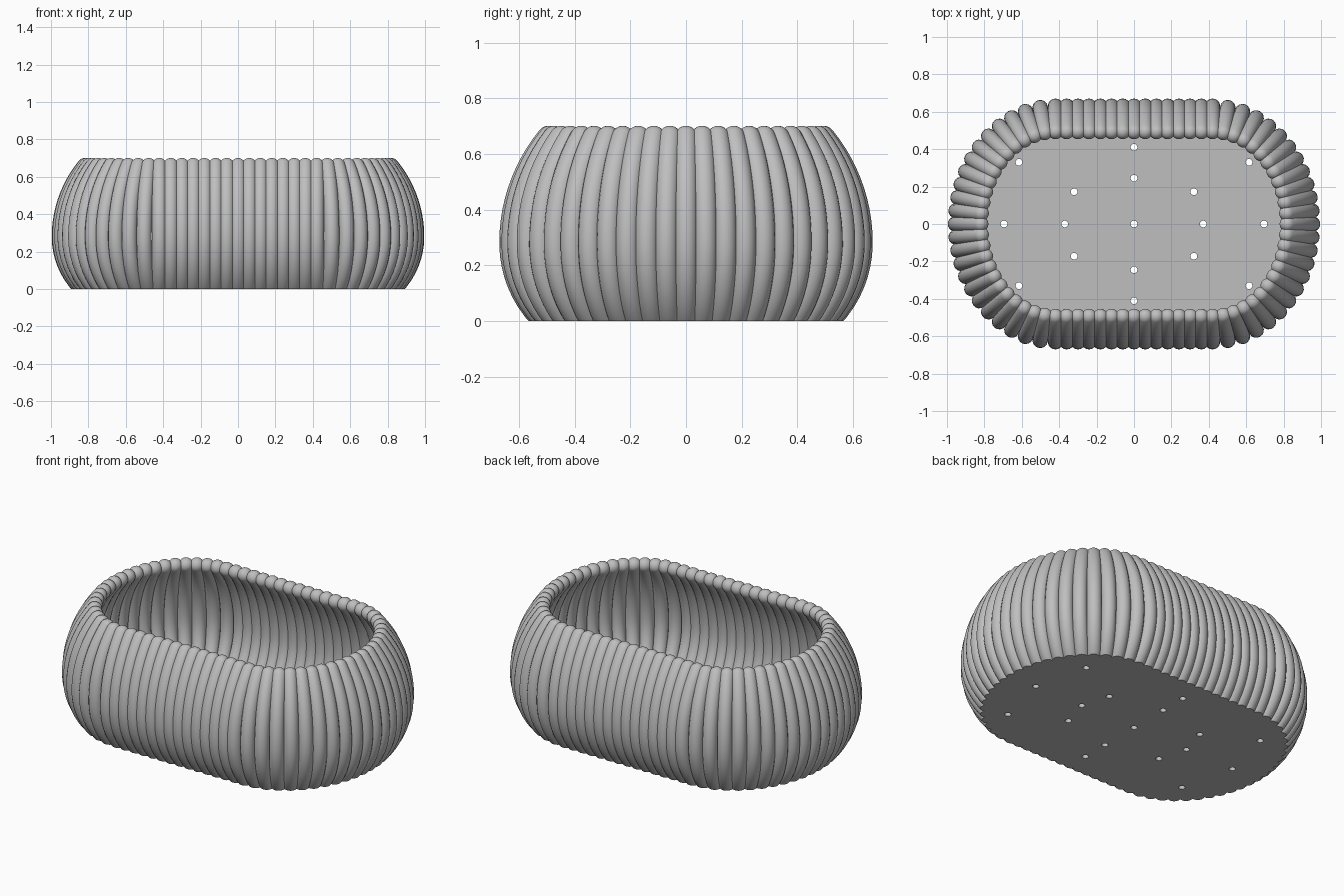
import bpy, bmesh
from math import pi, sin, cos, sqrt
from mathutils import Vector

cube = bpy.data.objects.get("Cube")
if cube:
    bpy.data.objects.remove(cube, do_unlink=True)

grey = bpy.data.materials.new("plain_grey")
grey.use_nodes = True
grey.diffuse_color = (0.52, 0.52, 0.52, 1)
grey.node_tree.nodes["Principled BSDF"].inputs["Base Color"].default_value = (0.52, 0.52, 0.52, 1)

HALF = 0.42                    # half length of the straight sides
RIM_A, RIM_B = 0.40, 0.495     # elliptical ends of the rim
RIB_R = 0.041
SIDES = 16
STRAIGHT, END = 14, 24         # rib spacings per straight side and per end
BELLY_Z, BELLY = 0.28, 0.135   # height and overhang of the widest point
TOP_Z, R_LOW, R_HIGH = 0.66, 0.387, 0.60


def rim_stations():
    """Rib positions and outward directions, counter-clockwise."""
    out = []
    for side in (1, -1):
        for i in range(END):
            u = -pi / 2 + pi * i / END
            t = u - 0.053 * sin(2 * u)
            p = Vector((HALF + RIM_A * cos(t), RIM_B * sin(t), 0))
            n = Vector((cos(t) / RIM_A, sin(t) / RIM_B, 0)).normalized()
            out.append((p * side, n * side))
        for i in range(STRAIGHT):
            x = HALF - 2 * HALF * i / STRAIGHT
            out.append((Vector((x, RIM_B, 0)) * side, Vector((0, side, 0))))
    return out


def overhang(z):
    """Outward offset of the bulging wall from the rim."""
    r = R_LOW if z < BELLY_Z else R_HIGH
    return BELLY - r + sqrt(r * r - (z - BELLY_Z) ** 2)


def rib_sections():
    """Centre, tangent and radius of each ring, as offset and height."""
    steps, low = 22, -0.06
    rings = []
    for i in range(steps + 1):
        z = low + (TOP_Z - low) * i / steps
        tan = Vector((overhang(z + 0.001) - overhang(z - 0.001), 0.002)).normalized()
        rings.append((Vector((overhang(z), z)), tan, RIB_R))
    centre, tan, _ = rings[-1]
    for i in range(1, 6):      # domed tip
        a = pi / 2 * i / 6
        rings.append((centre + tan * RIB_R * sin(a), tan, RIB_R * cos(a)))
    return rings, centre + tan * RIB_R


stations = rim_stations()
up = Vector((0, 0, 1))

# Wall of upright ribs
bm = bmesh.new()
sections, tip = rib_sections()
for base, out in stations:
    side = up.cross(out)
    previous = None
    for c, tan, r in sections:
        normal = out * tan.y - up * tan.x
        centre = base + out * c.x + up * c.y
        ring = [bm.verts.new(centre + normal * r * cos(2 * pi * k / SIDES)
                             + side * r * sin(2 * pi * k / SIDES)) for k in range(SIDES)]
        if previous:
            for k in range(SIDES):
                j = (k + 1) % SIDES
                bm.faces.new((previous[k], previous[j], ring[j], ring[k]))
        previous = ring
    top = bm.verts.new(base + out * tip.x + up * tip.y)
    for k in range(SIDES):
        bm.faces.new((previous[k], previous[(k + 1) % SIDES], top))

# Trim the ribs flat on the ground
bmesh.ops.bisect_plane(bm, geom=bm.verts[:] + bm.edges[:] + bm.faces[:],
                       plane_co=(0, 0, 0), plane_no=(0, 0, 1), clear_inner=True)
bmesh.ops.holes_fill(bm, edges=[e for e in bm.edges if e.is_boundary], sides=0)
bmesh.ops.recalc_face_normals(bm, faces=bm.faces[:])
mesh = bpy.data.meshes.new("ribbed_wall")
bm.to_mesh(mesh)
bm.free()
wall = bpy.data.objects.new("ribbed_wall", mesh)
bpy.context.collection.objects.link(wall)
mesh.materials.append(grey)

# Floor plate with drain holes
curve = bpy.data.curves.new("floor", "CURVE")
curve.dimensions = "2D"
curve.fill_mode = "BOTH"
curve.extrude = 0.015


def add_loop(points):
    spline = curve.splines.new("POLY")
    spline.points.add(len(points) - 1)
    for target, p in zip(spline.points, points):
        target.co = (p[0], p[1], 0, 1)
    spline.use_cyclic_u = True


add_loop([p + n * overhang(0) for p, n in stations])
holes = {(0, 0)}
for x, y in ((0.37, 0), (0.695, 0), (0, 0.245), (0, 0.41), (0.32, 0.172), (0.615, 0.33)):
    holes |= {(sx * x, sy * y) for sx in (1, -1) for sy in (1, -1)}
for x, y in sorted(holes):
    add_loop([(x + 0.018 * cos(pi * k / 10), y + 0.018 * sin(pi * k / 10)) for k in range(20)])
floor = bpy.data.objects.new("floor", curve)
bpy.context.collection.objects.link(floor)
floor.location.z = 0.015
curve.materials.append(grey)

bpy.ops.object.select_all(action="DESELECT")
floor.select_set(True)
bpy.context.view_layer.objects.active = floor
bpy.ops.object.convert(target="MESH")

# Smooth ribs with a crisp base edge
bpy.ops.object.select_all(action="DESELECT")
wall.select_set(True)
bpy.context.view_layer.objects.active = wall
bpy.ops.object.shade_smooth_by_angle()
